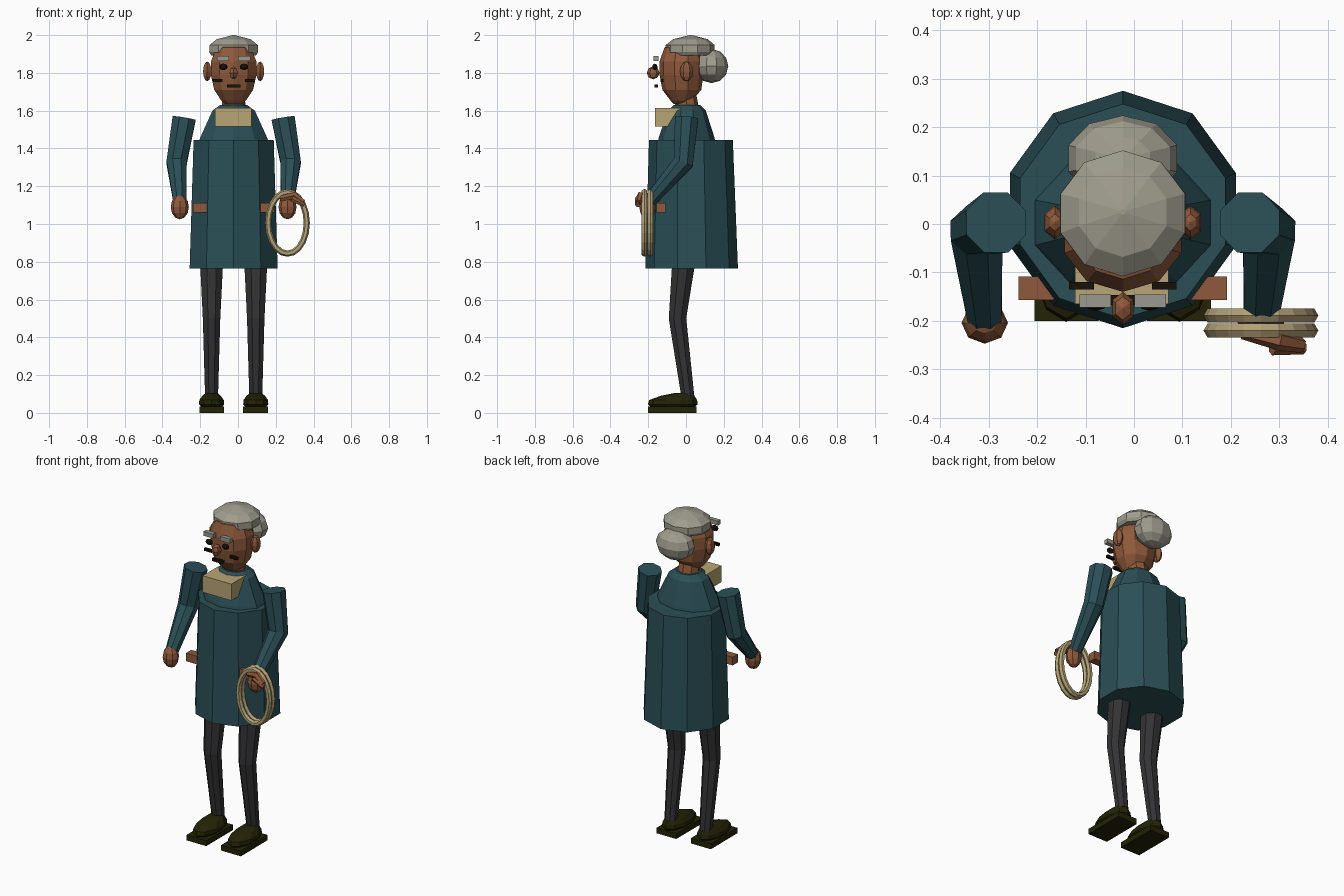
import bpy, bmesh, math
from mathutils import Vector

if "Cube" in bpy.data.objects:
    bpy.data.objects.remove(bpy.data.objects["Cube"])

MID = -0.023  # body centre line in x


def material(name, r, g, b):
    m = bpy.data.materials.new(name)
    m.diffuse_color = [(c / 255) ** 2.2 for c in (r, g, b)] + [1]
    m.use_nodes = True
    m.node_tree.nodes["Principled BSDF"].inputs["Base Color"].default_value = m.diffuse_color
    return m


TEAL = material("teal_cloth", 46, 80, 87)
SKIN = material("brown_skin", 142, 90, 62)
HAIR = material("grey_hair", 158, 155, 140)
BROW = material("pale_grey", 152, 152, 143)
CREAM = material("cream_cloth", 184, 164, 117)
ROPE = material("straw", 178, 160, 118)
TROUSER = material("charcoal_cloth", 54, 54, 56)
SHOE = material("dark_olive", 40, 40, 15)
DARK = material("near_black", 28, 24, 14)


def finish(name, bm, mat):
    bmesh.ops.recalc_face_normals(bm, faces=bm.faces)
    me = bpy.data.meshes.new(name)
    bm.to_mesh(me)
    bm.free()
    me.materials.append(mat)
    ob = bpy.data.objects.new(name, me)
    bpy.context.collection.objects.link(ob)
    return ob


def skin_rings(name, rings, mat, closed=False):
    """Join rings of points with quads; cap the ends unless closed."""
    bm = bmesh.new()
    rows = [[bm.verts.new(p) for p in ring] for ring in rings]
    n = len(rows[0])
    pairs = list(zip(rows, rows[1:])) + ([(rows[-1], rows[0])] if closed else [])
    for a, b in pairs:
        for i in range(n):
            j = (i + 1) % n
            bm.faces.new((a[i], a[j], b[j], b[i]))
    if not closed:
        bm.faces.new(rows[0])
        bm.faces.new(rows[-1])
    return finish(name, bm, mat)


def loft(name, sections, mat, n=10, cx=MID):
    """Stack of level ellipses given as (z, rx, ry, cy)."""
    rings = []
    for z, rx, ry, cy in sections:
        angs = [math.pi / 2 + 2 * math.pi * i / n for i in range(n)]
        rings.append([(cx + rx * math.cos(a), cy + ry * math.sin(a), z) for a in angs])
    return skin_rings(name, rings, mat)


def limb(name, points, radii, mat, n=8):
    """Tapered tube through the points."""
    pts = [Vector(p) for p in points]
    rings = []
    for i, p in enumerate(pts):
        d = (pts[min(i + 1, len(pts) - 1)] - pts[max(i - 1, 0)]).normalized()
        u = Vector((0, 1, 0)).cross(d).normalized()
        v = d.cross(u)
        angs = [2 * math.pi * (k + 0.5) / n for k in range(n)]
        rings.append([p + radii[i] * (u * math.cos(a) + v * math.sin(a)) for a in angs])
    return skin_rings(name, rings, mat)


def ball(name, c, r, mat, seg=8, lat=6):
    bm = bmesh.new()
    bmesh.ops.create_uvsphere(bm, u_segments=seg, v_segments=lat, radius=1)
    for v in bm.verts:
        v.co = [c[i] + r[i] * v.co[i] for i in range(3)]
    return finish(name, bm, mat)


def box(name, lo, hi, mat):
    bm = bmesh.new()
    bmesh.ops.create_cube(bm, size=1)
    for v in bm.verts:
        v.co = [(lo[i] + hi[i]) / 2 + v.co[i] * (hi[i] - lo[i]) for i in range(3)]
    return finish(name, bm, mat)


def hoop(name, c, rx, rz, t, mat, n=20, m=6):
    rings = []
    for i in range(n):
        a = 2 * math.pi * i / n
        ring = []
        for k in range(m):
            b = 2 * math.pi * k / m
            o = t * math.cos(b)
            ring.append((c[0] + (rx + o) * math.cos(a), c[1] + t * math.sin(b),
                         c[2] + (rz + o) * math.sin(a)))
        rings.append(ring)
    return skin_rings(name, rings, mat, closed=True)


# Clothing on the body
loft("coat", [(0.765, .245, .245, .03), (1.445, .223, .222, .026)], TEAL)
loft("shoulders", [(1.42, .2, .155, .003), (1.46, .185, .147, .003),
                   (1.6, .118, .1, .005), (1.63, .075, .07, .005)], TEAL)
box("collar_front", (-.122, -.165, 1.515), (.071, -.02, 1.615), CREAM)

# Head
loft("neck", [(1.58, .066, .064, .012), (1.69, .058, .058, -.005)], SKIN, 8)
loft("head", [(1.635, .045, .04, -.025), (1.655, .07, .058, -.025), (1.71, .108, .103, -.022),
              (1.79, .127, .116, -.024), (1.86, .127, .116, -.024), (1.935, .095, .092, -.022),
              (1.96, .03, .03, -.015)], SKIN)
ball("nose", (MID, -.174, 1.8), (.025, .034, .034), SKIN, 6, 4)
box("mouth", (MID - .036, -.167, 1.722), (MID + .036, -.147, 1.738), DARK)

# Hair cap and bun
loft("hair_cap", [(1.893, .125, .118, .022), (1.91, .136, .13, .022), (1.947, .135, .13, .022),
                  (1.978, .095, .092, .024), (2.0, .006, .006, .025)], HAIR)
ball("hair_bun", (MID, .135, 1.836), (.118, .089, .09), HAIR, 10, 6)

# Paired parts
for s, side in ((-1, "left"), (1, "right")):
    def X(d):
        return MID + s * d

    def pair_box(name, d0, d1, y0, y1, z0, z1, mat):
        a, b = sorted((X(d0), X(d1)))
        box(side + name, (a, y0, z0), (b, y1, z1), mat)

    # Face
    ball(side + "_ear", (X(.14), .003, 1.808), (.025, .035, .052), SKIN, 6, 6)
    ball(side + "_eye", (X(.055), -.165, 1.832), (.023, .014, .017), DARK)
    pair_box("_eyebrow", .024, .089, -.172, -.146, 1.863, 1.889, BROW)
    pair_box("_cheek_whisker", .06, .111, -.135, -.12, 1.752, 1.768, DARK)

    # Arm and hand
    limb(side + "_sleeve", [(X(.262), .003, 1.56), (X(.302), -.014, 1.325), (X(.285), -.19, 1.125)],
         [.067, .058, .038], TEAL)
    ball(side + "_hand", (X(.285), -.204, 1.09), (.048, .043, .065), SKIN, 8, 6)
    pair_box("_pocket_flap", .142, .215, -.157, -.108, 1.062, 1.112, SKIN)

    # Leg
    limb(side + "_trouser_leg", [(X(.117), -.012, .80), (X(.117), -.045, .50), (X(.117), .01, .085)],
         [.066, .05, .037], TROUSER)

    # Shoe
    pair_box("_shoe_sole", .05, .182, -.2, .055, 0, .033, SHOE)
    loft(side + "_shoe_upper", [(.03, .055, .115, -.07), (.045, .07, .132, -.07),
                                (.068, .068, .127, -.068), (.09, .052, .09, -.045),
                                (.105, .033, .05, -.01)], SHOE, 10, X(.117))

# Two hoops held in one hand
for i, y in enumerate((-.189, -.22)):
    hoop("hoop_%d" % (i + 1), (.262, y, 1.006), .102, .163, .0165, ROPE)

# Fingers gripping the hoops
limb("grip_thumb", [(.225, -.222, 1.135), (.30, -.24, 1.15), (.345, -.25, 1.115)],
     [.016, .021, .016], SKIN, 6)
limb("grip_finger", [(.285, -.255, 1.135), (.35, -.255, 1.1)], [.016, .014], SKIN, 6)
